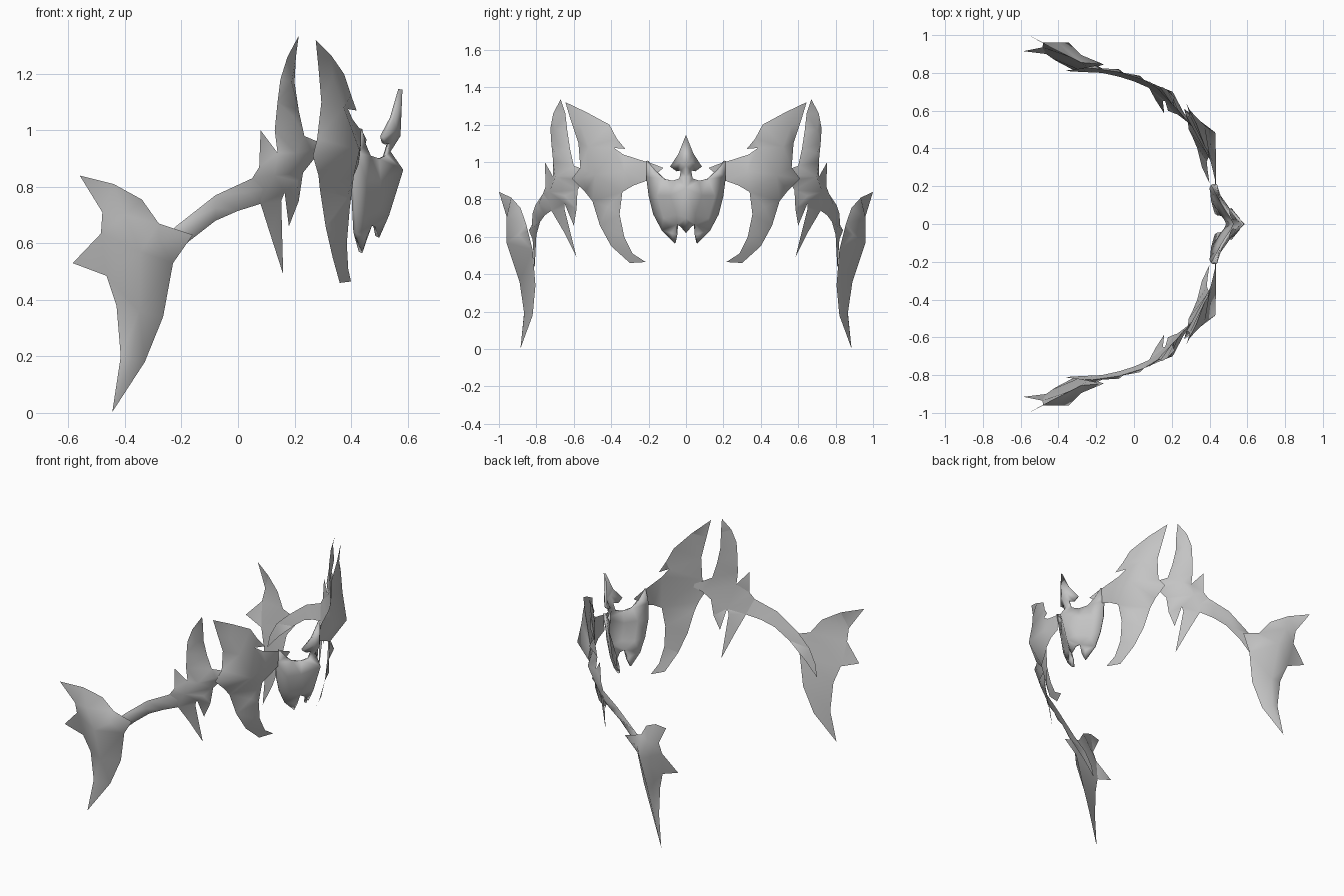
import bpy
from mathutils import Vector
from mathutils.geometry import delaunay_2d_cdt

metal = bpy.data.materials.new("grey_metal")
metal.diffuse_color = (0.55, 0.55, 0.55, 1)


def fill(outline, ridge, axes, side):
    """Triangulate an outline with inner points; side 1 faces out, -1 faces in."""
    pts = [Vector(p) for p in outline + ridge]
    n = len(outline)
    flat = [Vector((p[axes[0]], p[axes[1]])) for p in pts]
    edges = [(i, (i + 1) % n) for i in range(n)]
    res = delaunay_2d_cdt(flat, edges, [], 1, 1e-5)
    verts = [pts[src[0]] for src in res[3]]
    faces = []
    for f in res[2]:
        a, b, c = (verts[i] for i in f[:3])
        mid = (a + b + c) / 3
        outward = Vector((mid.x + 0.3, mid.y, 0)) * side
        if (b - a).cross(c - a).dot(outward) < 0:
            f = f[::-1]
        faces.append(list(f))
    return verts, faces


def plate(name, outline, ridge, axes, back=True):
    """Ridged front with a plain back, mirrored left to right."""
    verts, faces = fill(outline, ridge, axes, 1)
    if back:
        v2, f2 = fill(outline, [], axes, -1)
        faces += [[i + len(verts) for i in f] for f in f2]
        verts += v2
    mesh = bpy.data.meshes.new(name)
    mesh.from_pydata(verts, [], faces)
    mesh.materials.append(metal)
    for p in mesh.polygons:
        p.use_smooth = True
    obj = bpy.data.objects.new(name, mesh)
    bpy.context.collection.objects.link(obj)
    mod = obj.modifiers.new("mirror", 'MIRROR')
    mod.use_axis = (False, True, False)
    mod.merge_threshold = 0.0005
    return obj


SIDE, FRONT = (0, 2), (1, 2)

# Rear fins over the ears
plate("ear_fin", [
    (-.56, 1.0, .84), (-.44, .935, .81), (-.34, .885, .755), (-.28, .855, .67),
    (-.16, .845, .63), (-.23, .82, .53), (-.265, .805, .34), (-.33, .82, .18),
    (-.445, .885, .003), (-.415, .865, .2), (-.43, .875, .38), (-.465, .90, .485),
    (-.585, .915, .53), (-.485, .935, .635), (-.48, .96, .71)],
    [(-.345, .96, .57), (-.40, .96, .70), (-.35, .89, .36), (-.28, .895, .61),
     (-.375, .865, .19)], SIDE)

# Curved bands along the temples, ending in the spike cluster
plate("temple_band", [
    (-.36, .81, .42), (-.345, .815, .50), (-.30, .82, .585), (-.22, .825, .66),
    (-.08, .805, .77), (.05, .765, .83), (.10, .735, .85), (.12, .705, .80),
    (.08, .72, .74), (0, .755, .715), (-.08, .78, .68), (-.17, .80, .61),
    (-.28, .805, .51)],
    [(-.20, .84, .635), (-.08, .82, .725), (.03, .785, .78)], SIDE)

plate("spike_cluster", [
    (.05, .765, .83), (.075, .75, .87), (.08, .755, 1.0), (.14, .71, .92),
    (.13, .71, 1.0), (.14, .72, 1.10), (.15, .725, 1.18), (.175, .71, 1.26),
    (.215, .67, 1.335), (.205, .645, 1.26), (.20, .635, 1.17), (.215, .62, 1.07),
    (.235, .60, .98), (.27, .56, .965), (.325, .50, .945), (.27, .55, .90),
    (.23, .58, .85), (.215, .585, .75), (.18, .60, .66), (.165, .65, .78),
    (.153, .65, .75), (.16, .585, .49), (.115, .655, .63), (.08, .72, .74)],
    [(.205, .70, .92), (.195, .70, 1.05), (.19, .70, 1.17), (.13, .73, .84),
     (.21, .65, .82), (.26, .595, .93)], SIDE)

# Large horned cheek plates
plate("cheek_plate", [
    (.275, .645, 1.32), (.33, .53, 1.265), (.375, .41, 1.20), (.40, .37, 1.125),
    (.42, .325, 1.07), (.39, .385, 1.075), (.405, .335, 1.04), (.435, .21, 1.0),
    (.43, .21, .90), (.425, .28, .875), (.41, .34, .84), (.395, .355, .72),
    (.385, .33, .60), (.39, .285, .51), (.40, .215, .465), (.36, .30, .46),
    (.335, .40, .55), (.31, .46, .66), (.29, .50, .79), (.285, .54, .84),
    (.265, .61, .91), (.28, .565, .97), (.295, .575, 1.10), (.285, .615, 1.22)],
    [(.43, .485, .93), (.375, .52, 1.08), (.335, .56, 1.19), (.435, .33, .95),
     (.385, .42, .76), (.375, .385, .62)], FRONT)

# Pointed face guard with a crest, built as one half and given thickness
guard = plate("face_guard", [
    (.582, 0, 1.145), (.55, .04, 1.045), (.515, .085, .975), (.52, .05, .95),
    (.54, .028, .955), (.525, .035, .912), (.50, .07, .90), (.47, .12, .91),
    (.453, .165, .95), (.44, .21, 1.005), (.42, .213, .92), (.41, .20, .82),
    (.415, .175, .72), (.42, .13, .635), (.44, .06, .565), (.455, .047, .61),
    (.475, .05, .665), (.49, .03, .655), (.50, 0, .62), (.535, 0, .70),
    (.585, 0, .86), (.54, 0, .925), (.575, 0, .98)],
    [(.505, .085, .82), (.455, .155, .82), (.455, .12, .70), (.495, .05, .72),
     (.56, .03, 1.0), (.455, .08, .62)], FRONT, back=False)
shell = guard.modifiers.new("thickness", 'SOLIDIFY')
shell.thickness = 0.015
shell.offset = -1

# Small barbs joining the guard to the cheeks
plate("joining_barb", [
    (.435, .215, 1.005), (.455, .12, .968), (.45, .15, .945), (.43, .205, .95)],
    [], FRONT, back=False)
